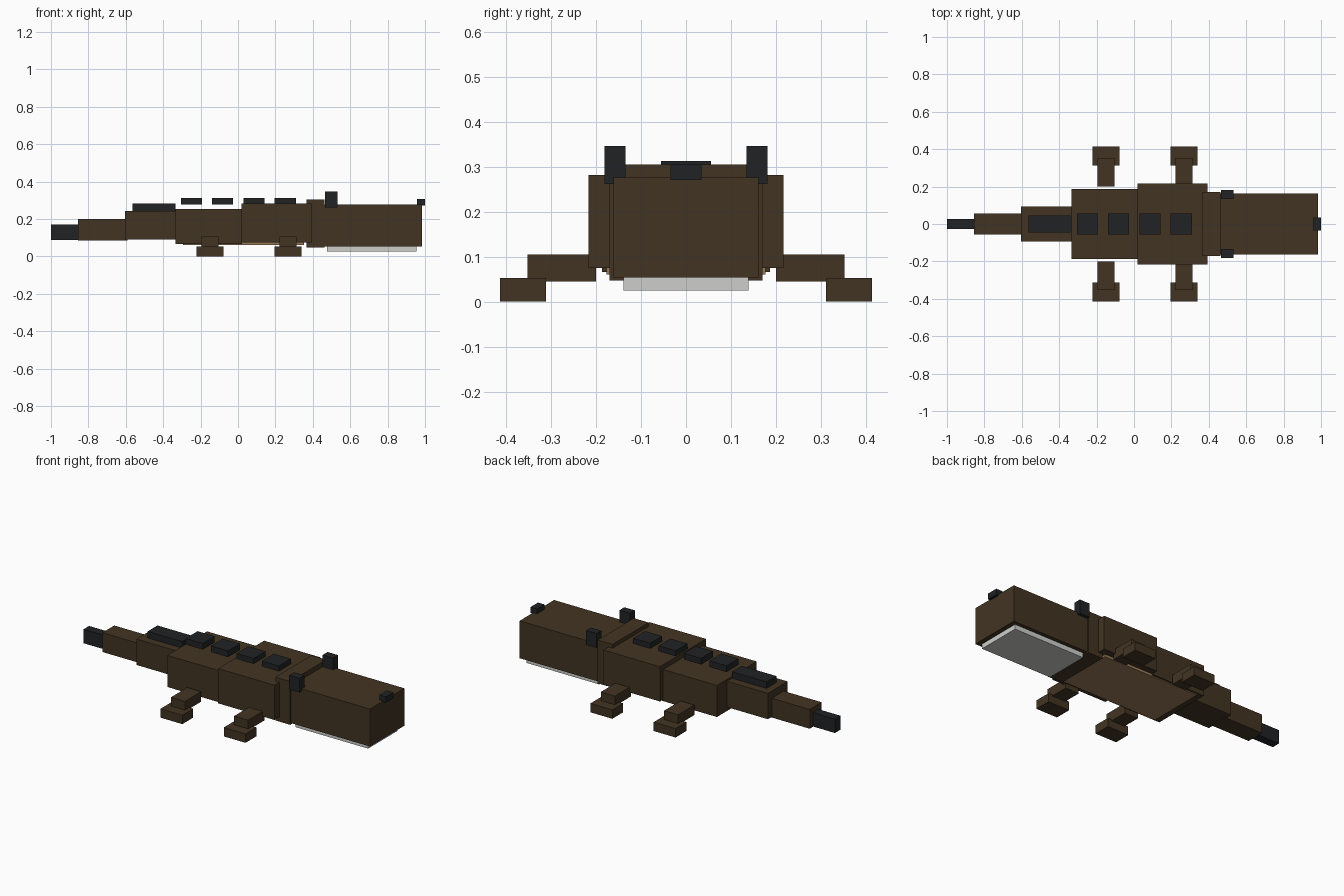
import bpy
import bmesh

cube = bpy.data.objects.get("Cube")
if cube:
    bpy.data.objects.remove(cube, do_unlink=True)


def srgb(c):
    c /= 255
    return c / 12.92 if c <= 0.04045 else ((c + 0.055) / 1.055) ** 2.4


def material(name, r, g, b):
    colour = (srgb(r), srgb(g), srgb(b), 1)
    m = bpy.data.materials.new(name)
    m.use_nodes = True
    m.diffuse_color = colour
    bsdf = m.node_tree.nodes["Principled BSDF"]
    bsdf.inputs["Base Color"].default_value = colour
    bsdf.inputs["Roughness"].default_value = 0.9
    return m


HIDE = material("dark brown hide", 66, 52, 34)
BLACK = material("charcoal", 33, 34, 36)
BELLY = material("tan belly", 152, 122, 88)
WHITE = material("pale grey teeth", 205, 207, 204)


def box(name, mat, x, y, z):
    """Block spanning the given (min, max) ranges."""
    bm = bmesh.new()
    bmesh.ops.create_cube(bm, size=1)
    for v in bm.verts:
        for i, (lo, hi) in enumerate((x, y, z)):
            v.co[i] = lo if v.co[i] < 0 else hi
    mesh = bpy.data.meshes.new(name)
    bm.to_mesh(mesh)
    bm.free()
    mesh.materials.append(mat)
    obj = bpy.data.objects.new(name, mesh)
    bpy.context.collection.objects.link(obj)
    return obj


def centred(name, mat, x, half_width, z):
    return box(name, mat, x, (-half_width, half_width), z)


def pair(name, mat, x, y, z):
    """The same block on both sides of the body."""
    box("left_" + name, mat, x, y, z)
    box("right_" + name, mat, x, (-y[1], -y[0]), z)


# Tail, tapering to a dark tip
centred("tail_tip", BLACK, (-1.0, -0.853), 0.026, (0.087, 0.170))
centred("tail_middle", HIDE, (-0.855, -0.59), 0.056, (0.085, 0.200))
centred("tail_base", HIDE, (-0.605, -0.32), 0.093, (0.089, 0.243))

# Body and belly plate
centred("rear_body", HIDE, (-0.335, 0.022), 0.187, (0.066, 0.254))
centred("front_body", HIDE, (0.02, 0.392), 0.217, (0.075, 0.282))
centred("belly", BELLY, (-0.295, 0.352), 0.177, (0.060, 0.080))

# Head
centred("neck", HIDE, (0.365, 0.463), 0.170, (0.047, 0.305))
centred("snout", HIDE, (0.45, 0.983), 0.162, (0.054, 0.277))
centred("teeth", WHITE, (0.475, 0.955), 0.139, (0.025, 0.060))
centred("nostrils", BLACK, (0.957, 1.0), 0.035, (0.271, 0.306))
pair("eye", BLACK, (0.464, 0.533), (0.135, 0.181), (0.262, 0.347))

# Row of back plates and one long tail plate
for i, x in enumerate((-0.306, -0.139, 0.029, 0.196)):
    centred(f"back_plate_{i + 1}", BLACK, (x, x + 0.113), 0.056, (0.276, 0.313))
centred("tail_plate", BLACK, (-0.563, -0.335), 0.046, (0.240, 0.282))

# Legs and feet
for end, x in (("rear", -0.149), ("front", 0.268)):
    pair(end + "_leg", HIDE, (x - 0.046, x + 0.046), (0.200, 0.353), (0.045, 0.105))
    pair(end + "_foot", HIDE, (x - 0.072, x + 0.072), (0.312, 0.414), (0.0, 0.053))
